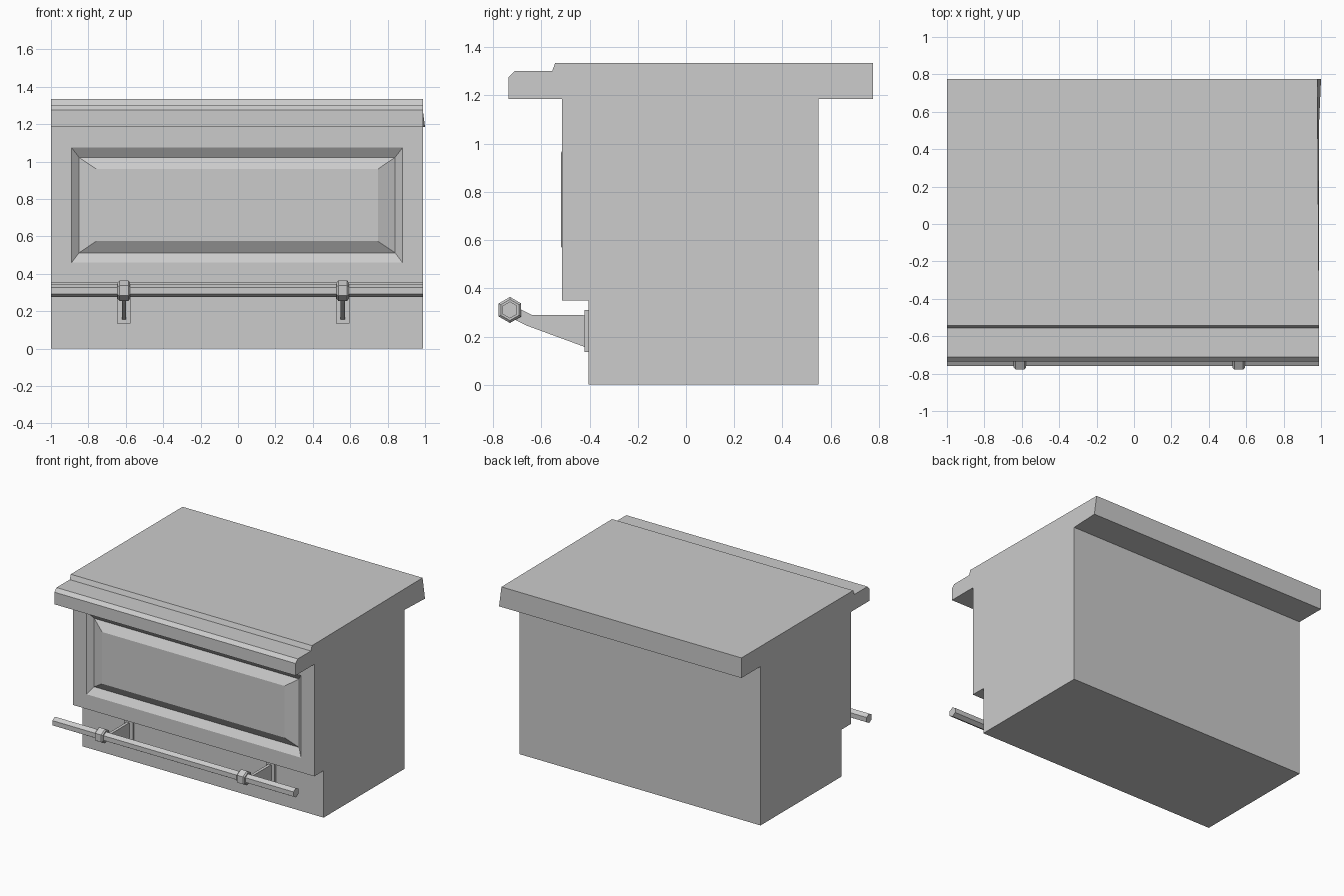
import bpy, bmesh, math
from mathutils import Matrix

cube = bpy.data.objects.get("Cube")
if cube:
    bpy.data.objects.remove(cube, do_unlink=True)

grey = bpy.data.materials.new("plain grey")
grey.use_nodes = True
grey.diffuse_color = (0.6, 0.6, 0.6, 1)
grey.node_tree.nodes["Principled BSDF"].inputs["Base Color"].default_value = (0.6, 0.6, 0.6, 1)

LEFT, RIGHT = 0.99, -1.0


def finish(bm, name):
    bmesh.ops.recalc_face_normals(bm, faces=bm.faces[:])
    mesh = bpy.data.meshes.new(name)
    bm.to_mesh(mesh)
    bm.free()
    mesh.materials.append(grey)
    obj = bpy.data.objects.new(name, mesh)
    bpy.context.collection.objects.link(obj)
    return obj


def extrude_profile(points, x0, x1):
    """Closed prism from a (y, z) side profile, running along x."""
    bm = bmesh.new()
    face = bm.faces.new([bm.verts.new((x0, y, z)) for y, z in points])
    out = bmesh.ops.extrude_face_region(bm, geom=[face])
    for v in out["geom"]:
        if isinstance(v, bmesh.types.BMVert):
            v.co.x = x1
    bmesh.ops.recalc_face_normals(bm, faces=bm.faces[:])
    return bm


def hex_prism(name, x0, x1, radius, chamfer=0.0):
    """Hexagonal bar along x with a corner pointing up."""
    bm = bmesh.new()
    bmesh.ops.create_cone(bm, cap_ends=True, segments=6, radius1=radius,
                          radius2=radius, depth=x1 - x0)
    turn = Matrix.Rotation(math.radians(90), 4, 'Y')
    bmesh.ops.transform(bm, matrix=turn, verts=bm.verts[:])
    if max(v.co.z for v in bm.verts) < radius * 0.95:
        spin = Matrix.Rotation(math.radians(30), 4, 'X')
        bmesh.ops.transform(bm, matrix=spin, verts=bm.verts[:])
    if chamfer:
        rims = [e for e in bm.edges if abs(e.verts[0].co.x - e.verts[1].co.x) < 1e-4]
        bmesh.ops.bevel(bm, geom=rims, offset=chamfer, segments=1, affect='EDGES')
    bmesh.ops.translate(bm, verts=bm.verts[:], vec=((x0 + x1) / 2, -0.73, 0.31))
    return finish(bm, name)


# Counter body, plinth and worktop as one continuous profile
profile = [(-0.405, 0), (0.55, 0), (0.55, 1.185), (0.775, 1.185), (0.775, 1.335),
           (-0.542, 1.335), (-0.555, 1.3), (-0.71, 1.3), (-0.735, 1.275),
           (-0.735, 1.185), (-0.515, 1.185), (-0.515, 0.35), (-0.405, 0.35)]
bm = extrude_profile(profile, RIGHT, LEFT)

# Recessed front panel with a raised centre field
panel = next(f for f in bm.faces if f.normal.y < -0.9
             and abs(f.calc_center_median().y + 0.515) < 0.01)
mid = panel.calc_center_median()
for half_x, half_z, depth in ((0.885, 0.308, -0.515), (0.845, 0.255, -0.48),
                              (0.753, 0.193, -0.519)):
    bmesh.ops.inset_individual(bm, faces=[panel], thickness=0.01)
    for v in panel.verts:
        v.co.x = mid.x + math.copysign(half_x, v.co.x - mid.x)
        v.co.z = mid.z + math.copysign(half_z, v.co.z - mid.z)
        v.co.y = depth

# Slight skew of the worktop's rear left corner
for v in bm.verts:
    if v.co.x > 0.9 and v.co.y > 0.7:
        v.co.x = 0.98 if v.co.z > 1.3 else 1.0
finish(bm, "counter")

# Foot rail
hex_prism("foot_rail", RIGHT, LEFT, 0.035)

# Rail brackets: wall plate, tapered arm and collar
arm = [(-0.415, 0.155), (-0.415, 0.285), (-0.43, 0.29), (-0.64, 0.29), (-0.69, 0.315),
       (-0.72, 0.29), (-0.71, 0.27), (-0.66, 0.245)]
plate = [(-0.42, 0.135), (-0.4, 0.135), (-0.4, 0.31), (-0.42, 0.31)]
for side, x in (("right", -0.61), ("left", 0.56)):
    finish(extrude_profile(plate, x - 0.036, x + 0.036), side + "_bracket_plate")
    finish(extrude_profile(arm, x - 0.011, x + 0.011), side + "_bracket_arm")
    hex_prism(side + "_rail_collar", x - 0.033, x + 0.033, 0.054, 0.009)
